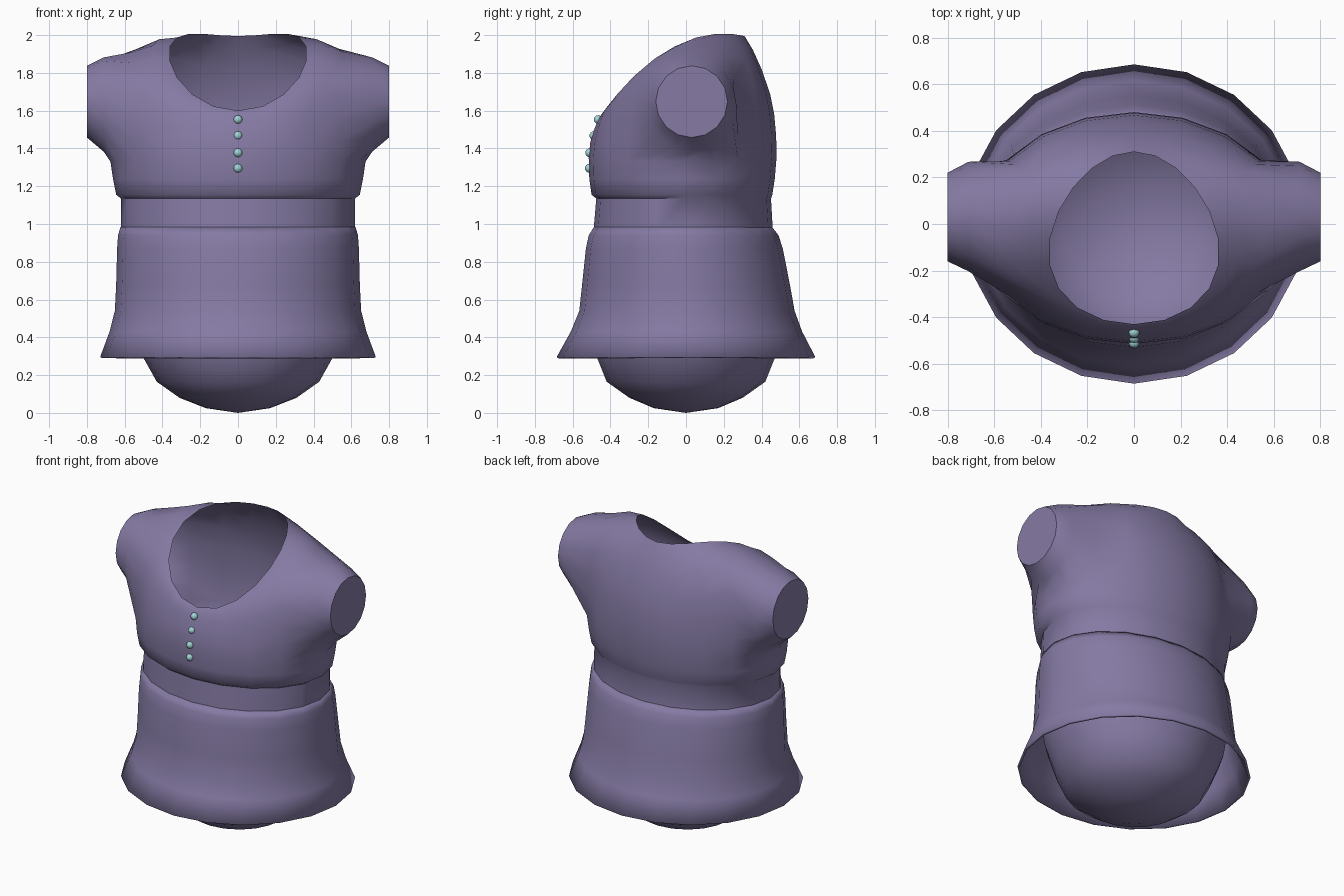
import bpy, bmesh, math

if "Cube" in bpy.data.objects:
    bpy.data.objects.remove(bpy.data.objects["Cube"])

N = 20  # sides around the garment


def material(name, rgb):
    m = bpy.data.materials.new(name)
    m.diffuse_color = (*rgb, 1)
    m.use_nodes = True
    m.node_tree.nodes["Principled BSDF"].inputs["Base Color"].default_value = m.diffuse_color
    return m


PURPLE = material("purple_cloth", (0.235, 0.195, 0.37))
TEAL = material("teal_button", (0.36, 0.66, 0.66))


def add_ring(bm, w, yf, yb, zf, zs, zb, egg=0.0):
    """Oval ring: half width, front/back y, heights at front, side, back."""
    out = []
    for i in range(N):
        a = 2 * math.pi * i / N
        s = math.sin(a)
        x = w * math.cos(a) * (1 - egg * s)
        y = (yf + yb) / 2 + (yb - yf) / 2 * s
        z = zs + (zb - zf) / 2 * s + ((zb + zf) / 2 - zs) * s * s
        out.append(bm.verts.new((x, y, z)))
    return out


def bridge(bm, a, b):
    n = len(a)
    for i in range(n):
        j = (i + 1) % n
        bm.faces.new((a[i], a[j], b[j], b[i]))


def finish(bm, name, mat, angle=50):
    bmesh.ops.recalc_face_normals(bm, faces=bm.faces[:])
    me = bpy.data.meshes.new(name)
    bm.to_mesh(me)
    bm.free()
    me.materials.append(mat)
    ob = bpy.data.objects.new(name, me)
    bpy.context.collection.objects.link(ob)
    bpy.ops.object.select_all(action='DESELECT')
    ob.select_set(True)
    bpy.context.view_layer.objects.active = ob
    bpy.ops.object.shade_smooth_by_angle(angle=math.radians(angle))
    return ob


# Bodice with waist, rounded closed bottom and short sleeves
bm = bmesh.new()
lower = [  # half width, front y, back y, z
    (0.17, -0.17, 0.17, 0.025), (0.31, -0.30, 0.30, 0.08),
    (0.43, -0.42, 0.42, 0.165), (0.50, -0.47, 0.47, 0.29),
    (0.57, -0.51, 0.51, 0.45), (0.61, -0.52, 0.52, 0.65),
    (0.62, -0.49, 0.46, 0.96), (0.62, -0.475, 0.45, 1.135),
    (0.645, -0.50, 0.457, 1.155), (0.662, -0.512, 0.47, 1.24),
]
upper = [  # half width, front y, back y, front z, side z, back z
    (0.675, -0.515, 0.48, 1.35, 1.33, 1.36, 0),
    (0.67, -0.507, 0.477, 1.43, 1.46, 1.47, 0),
    (0.66, -0.49, 0.467, 1.49, 1.62, 1.58, 0),
    (0.635, -0.472, 0.445, 1.535, 1.78, 1.69, 0),
    (0.56, -0.455, 0.40, 1.57, 1.91, 1.82, 0),
    (0.45, -0.44, 0.355, 1.59, 1.945, 1.92, 0.08),
    (0.36, -0.43, 0.31, 1.60, 1.94, 1.995, 0.18),
]
rows = [add_ring(bm, w, f, b, z, z, z) for w, f, b, z in lower]
rows += [add_ring(bm, *u) for u in upper]
r0 = len(lower)
holes = {c % N for c in (-2, -1, 0, 1, 8, 9, 10, 11)}
for r in range(len(rows) - 1):
    for c in range(N):
        if r0 <= r < r0 + 4 and c in holes:
            continue
        d = (c + 1) % N
        bm.faces.new((rows[r][c], rows[r][d], rows[r + 1][d], rows[r + 1][c]))
tip = bm.verts.new((0, 0, 0))
for c in range(N):
    bm.faces.new((tip, rows[0][(c + 1) % N], rows[0][c]))

# Sleeves grown from the side openings
for side, c0 in ((1, -2), (-1, 8)):
    at = lambda r, c: rows[r0 + r][(c0 + c) % N]
    loop = ([at(0, i) for i in range(4)] + [at(i, 4) for i in range(4)]
            + [at(4, 4 - i) for i in range(4)] + [at(4 - i, 0) for i in range(4)])
    for x, cy, ry, cz, rz in ((0.71, 0.032, 0.235, 1.632, 0.25),
                              (0.80, 0.03, 0.19, 1.648, 0.19)):
        ring = []
        for i in range(16):
            a = math.radians(225 + 22.5 * i)
            ring.append(bm.verts.new((side * x, cy + side * ry * math.cos(a),
                                      cz + rz * math.sin(a))))
        bridge(bm, loop, ring)
        loop = ring
    bm.faces.new(loop)
finish(bm, "bodice", PURPLE)

# Flared skirt, open below
bm = bmesh.new()
skirt = [
    (0.622, -0.487, 0.455, 0.985), (0.635, -0.515, 0.49, 0.94),
    (0.64, -0.53, 0.512, 0.87), (0.645, -0.55, 0.55, 0.68),
    (0.652, -0.565, 0.575, 0.54), (0.68, -0.61, 0.615, 0.43),
    (0.73, -0.685, 0.685, 0.295),
]
rings = [add_ring(bm, w, f, b, z, z, z) for w, f, b, z in skirt]
for a, b in zip(rings, rings[1:]):
    bridge(bm, a, b)
sk = finish(bm, "skirt", PURPLE)
mod = sk.modifiers.new("cloth_thickness", 'SOLIDIFY')
mod.thickness = 0.015
mod.offset = -1

# Front buttons
for y, z in ((-0.465, 1.553), (-0.488, 1.468), (-0.51, 1.377), (-0.512, 1.295)):
    bm = bmesh.new()
    bmesh.ops.create_uvsphere(bm, u_segments=12, v_segments=8, radius=0.023)
    bmesh.ops.translate(bm, verts=bm.verts[:], vec=(0, y, z))
    finish(bm, "button", TEAL, 80)
